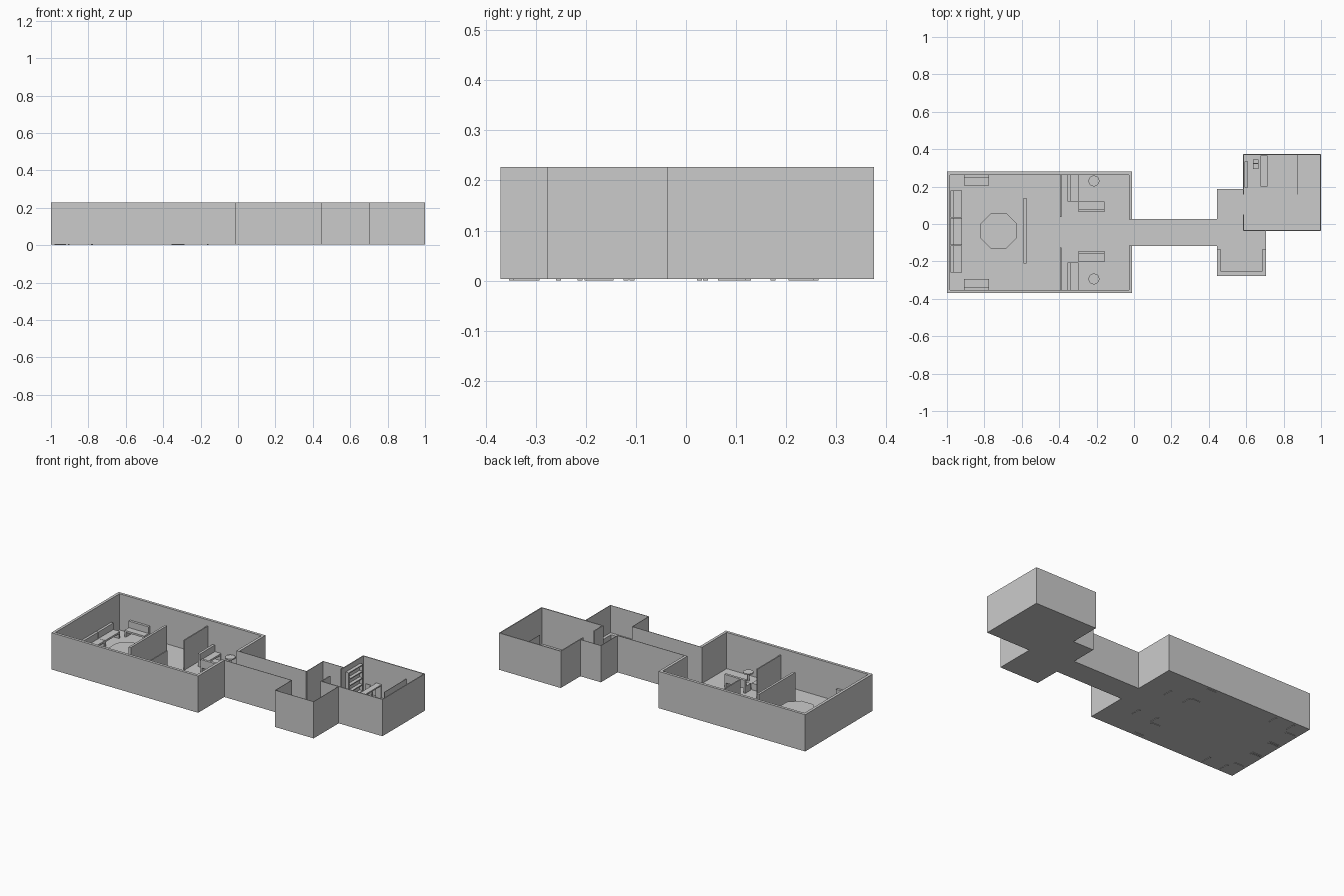
import bpy, bmesh, math
from mathutils import Matrix, Vector

if "Cube" in bpy.data.objects:
    bpy.data.objects.remove(bpy.data.objects["Cube"])

FLOOR, TOP = 0.005, 0.227


def add_boxes(name, boxes, matrix=None):
    """One object from several (x0, x1, y0, y1, z0, z1) boxes."""
    bm = bmesh.new()
    for x0, x1, y0, y1, z0, z1 in boxes:
        m = Matrix.Translation(((x0 + x1) / 2, (y0 + y1) / 2, (z0 + z1) / 2))
        m = m @ Matrix.Diagonal((abs(x1 - x0), abs(y1 - y0), abs(z1 - z0), 1))
        bmesh.ops.create_cube(bm, size=1, matrix=m)
    if matrix:
        bm.transform(matrix)
    mesh = bpy.data.meshes.new(name)
    bm.to_mesh(mesh)
    bm.free()
    ob = bpy.data.objects.new(name, mesh)
    bpy.context.collection.objects.link(ob)
    return ob


def wall(name, points, t):
    """Thin wall along an axis-aligned path; thickness lies left of travel."""
    boxes = []
    for a, b in zip(points, points[1:]):
        d = (Vector(b) - Vector(a)).normalized()
        c = (b[0] - d.y * t, b[1] + d.x * t)
        boxes.append((min(a[0], c[0]), max(a[0], c[0]),
                      min(a[1], c[1]), max(a[1], c[1]), FLOOR, TOP))
    return add_boxes(name, boxes)


def bench(name, x0, x1, y0, y1, turn):
    """Bench with seat, back and end panels; turn 0 puts the back at +y."""
    w, d = x1 - x0, y1 - y0
    if turn % 180:
        w, d = d, w
    w, d = w / 2, d / 2
    m = Matrix.Translation(((x0 + x1) / 2, (y0 + y1) / 2, 0))
    m = m @ Matrix.Rotation(math.radians(turn), 4, 'Z')
    add_boxes(name, [(-w, w, -d, d, 0.035, 0.046),
                     (-w, w, d - 0.015, d, 0.035, 0.086),
                     (-w, -w + 0.01, -d, d, 0, 0.035),
                     (w - 0.01, w, -d, d, 0, 0.035)], m)


def table(name, x, y, r, sides, h):
    """Round top on a foot."""
    bm = bmesh.new()
    for rad, z0, z1 in ((r, h - 0.008, h), (r * 0.25, FLOOR, h - 0.008)):
        m = Matrix.Translation((x, y, (z0 + z1) / 2)) @ Matrix.Rotation(math.pi / sides, 4, 'Z')
        bmesh.ops.create_cone(bm, cap_ends=True, segments=sides, radius1=rad,
                              radius2=rad, depth=z1 - z0, matrix=m)
    mesh = bpy.data.meshes.new(name)
    bm.to_mesh(mesh)
    bm.free()
    bpy.context.collection.objects.link(bpy.data.objects.new(name, mesh))


# floors
add_boxes("floor", [(x0, x1, y0, y1, 0.003, 0.006) for x0, x1, y0, y1 in (
    (-1, -0.01, -0.37, 0.28), (-0.01, 0.443, -0.118, 0.027),
    (0.443, 0.582, -0.278, 0.187), (0.582, 0.705, -0.278, -0.037),
    (0.582, 1, -0.037, 0.375))])

# outer walls, counter-clockwise so the thickness lies inside
wall("main_room_walls", [(-0.01, 0.027), (-0.01, 0.28), (-1, 0.28), (-1, -0.37),
                         (-0.01, -0.37), (-0.01, -0.118)], 0.017)
wall("corridor_front_wall", [(-0.027, -0.118), (0.443, -0.118)], 0.003)
wall("corridor_back_wall", [(0.443, 0.027), (-0.027, 0.027)], 0.003)
wall("lobby_walls_front", [(0.443, -0.118), (0.443, -0.278), (0.705, -0.278),
                           (0.705, -0.037)], 0.003)
wall("lobby_walls_back", [(0.582, 0.187), (0.443, 0.187), (0.443, 0.027)], 0.003)
# end room, with a doorway on its left side
wall("end_room_walls", [(0.582, 0.05), (0.582, -0.037), (1, -0.037), (1, 0.375),
                        (0.582, 0.375), (0.582, 0.157)], 0.006)

# main room dividers
add_boxes("screen", [(-0.59, -0.576, -0.21, 0.14, FLOOR, 0.188)])
add_boxes("divider_back", [(-0.395, -0.388, 0.037, 0.265, FLOOR, 0.188)])
add_boxes("divider_front", [(-0.395, -0.388, -0.355, -0.125, FLOOR, 0.188)])

# benches along the main room walls
for i in range(3):
    y = -0.26 + i * 0.147
    bench(f"left_bench_{i + 1}", -0.98, -0.92, y, y + 0.145, 90)
bench("back_bench", -0.91, -0.776, 0.205, 0.262, 0)
bench("front_bench", -0.91, -0.776, -0.353, -0.293, 180)

# corner seating groups
bench("back_group_side_bench", -0.355, -0.298, 0.12, 0.265, 90)
bench("back_group_bench", -0.297, -0.157, 0.064, 0.12, 180)
bench("front_group_side_bench", -0.355, -0.298, -0.353, -0.207, 90)
bench("front_group_bench", -0.297, -0.157, -0.203, -0.145, 0)
table("back_side_table", -0.214, 0.23, 0.029, 16, 0.06)
table("front_side_table", -0.214, -0.294, 0.029, 16, 0.06)
table("octagonal_table", -0.724, -0.037, 0.104, 8, 0.07)

# lobby counter around the front end
add_boxes("lobby_counter", [(0.446, 0.464, -0.275, -0.137, FLOOR, 0.06),
                            (0.464, 0.684, -0.275, -0.255, FLOOR, 0.06),
                            (0.684, 0.702, -0.275, -0.137, FLOOR, 0.06)])

# end room: shelf unit, chair, desk and low partition
slats = [(0.59, 0.61, 0.195, 0.335, z, z + 0.006) for z in (0.03, 0.07, 0.11, 0.15, 0.19)]
sides = [(0.59, 0.61, y, y + 0.006, FLOOR, 0.196) for y in (0.195, 0.329)]
add_boxes("shelf_unit", slats + sides)
legs = [(x, x + 0.004, y, y + 0.004, FLOOR, 0.045) for x in (0.635, 0.661) for y in (0.295, 0.341)]
add_boxes("chair", legs + [(0.635, 0.665, 0.295, 0.345, 0.045, 0.052),
                           (0.635, 0.665, 0.32, 0.325, 0.052, 0.09)])
add_boxes("desk", [(0.677, 0.713, 0.2, 0.365, 0.08, 0.088),
                   (0.677, 0.713, 0.2, 0.207, FLOOR, 0.08),
                   (0.677, 0.713, 0.358, 0.365, FLOOR, 0.08)])
add_boxes("low_partition", [(0.875, 0.878, 0.157, 0.37, FLOOR, 0.165)])
